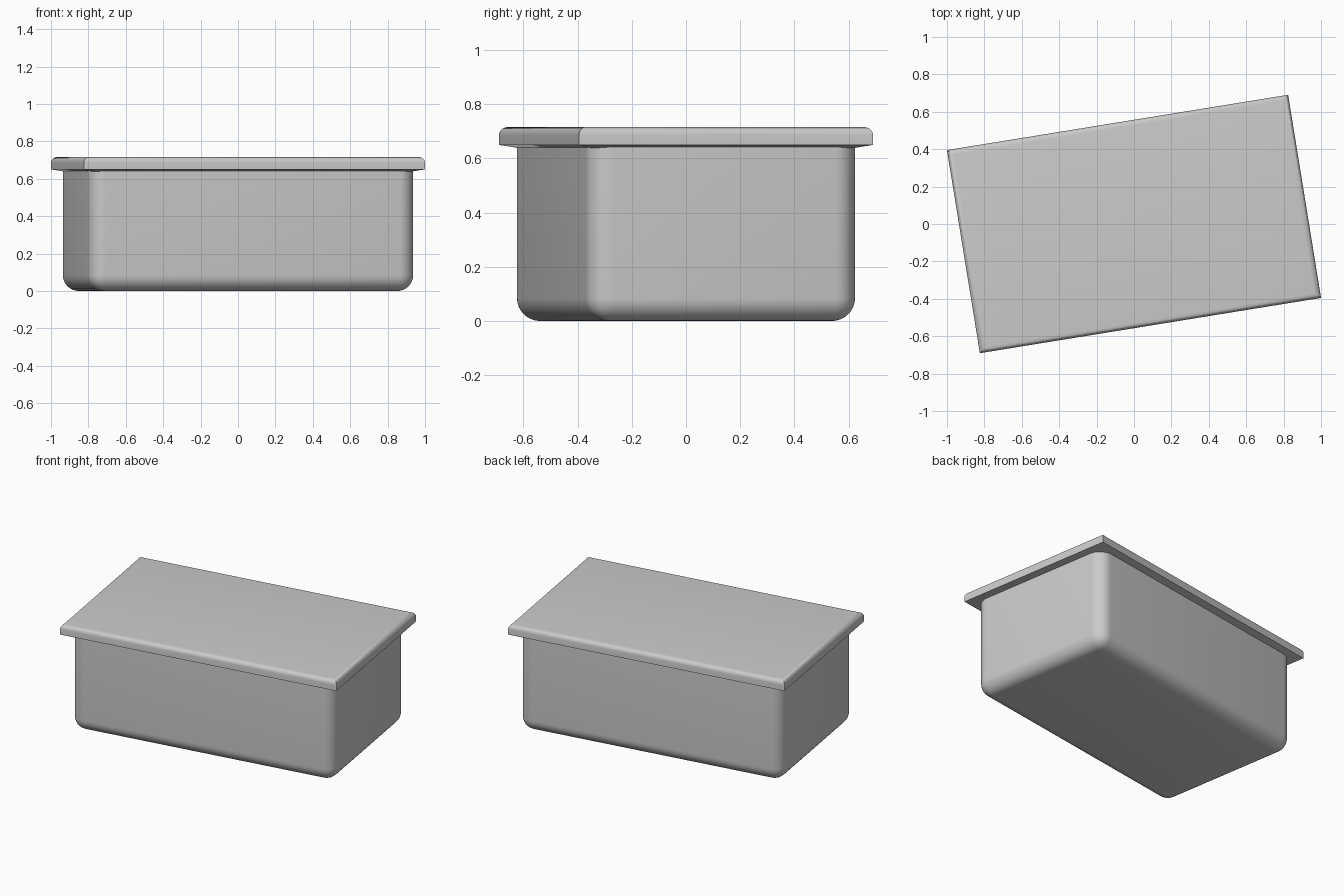
import bpy, bmesh, math

if "Cube" in bpy.data.objects:
    bpy.data.objects.remove(bpy.data.objects["Cube"])

ANGLE = math.radians(9.2)


def finish(bm, name, smooth):
    bmesh.ops.recalc_face_normals(bm, faces=bm.faces)
    mesh = bpy.data.meshes.new(name)
    bm.to_mesh(mesh)
    bm.free()
    ob = bpy.data.objects.new(name, mesh)
    bpy.context.collection.objects.link(ob)
    ob.rotation_euler.z = ANGLE
    bpy.ops.object.select_all(action='DESELECT')
    ob.select_set(True)
    bpy.context.view_layer.objects.active = ob
    bpy.ops.object.shade_smooth_by_angle(angle=math.radians(smooth))
    return ob


# Box body: rounded upright and bottom edges, square rim under the lid
L, W, H, R = 1.76, 1.005, 0.645, 0.085
bm = bmesh.new()
bmesh.ops.create_cube(bm, size=1)
for v in bm.verts:
    v.co = (v.co.x * L, v.co.y * W, (v.co.z + 0.5) * H)
edges = [e for e in bm.edges if min(v.co.z for v in e.verts) < 0.01]
bmesh.ops.bevel(bm, geom=edges, offset=R, segments=8, profile=0.5, affect='EDGES')
finish(bm, "box_body", 40)

# Lid: sharp-cornered rectangle, sloped underside and rounded top edge
LL, LW, TOP, RL = 1.848, 1.10, 0.716, 0.03
profile = [(0.065, 0.638), (0.0, 0.650)]
for i in range(7):
    a = math.pi / 2 * i / 6
    profile.append((RL * (1 - math.cos(a)), TOP - RL + RL * math.sin(a)))
bm = bmesh.new()
rings = []
for inset, z in profile:
    x, y = LL / 2 - inset, LW / 2 - inset
    rings.append([bm.verts.new((sx * x, sy * y, z))
                  for sx, sy in ((-1, -1), (1, -1), (1, 1), (-1, 1))])
for a, b in zip(rings, rings[1:]):
    for i in range(4):
        j = (i + 1) % 4
        bm.faces.new((a[i], a[j], b[j], b[i]))
bm.faces.new(rings[0])
bm.faces.new(rings[-1])
finish(bm, "lid", 40)
